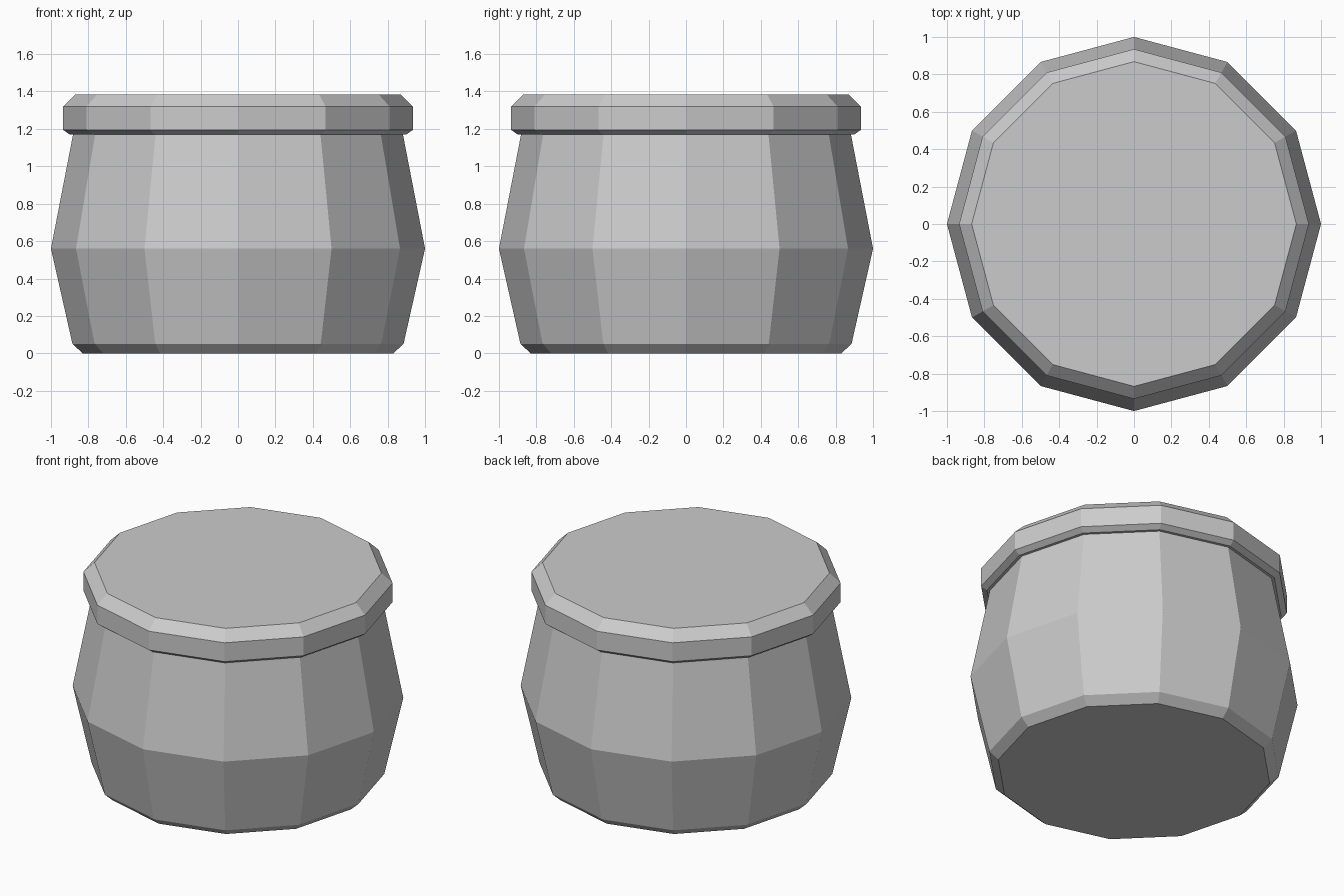
import bpy, bmesh, math

cube = bpy.data.objects.get("Cube")
if cube:
    bpy.data.objects.remove(cube, do_unlink=True)

SIDES = 12

grey = bpy.data.materials.new("plain grey")
grey.use_nodes = True
grey.diffuse_color = (0.6, 0.6, 0.6, 1)
grey.node_tree.nodes["Principled BSDF"].inputs["Base Color"].default_value = (0.6, 0.6, 0.6, 1)


def turned(name, profile):
    """Closed, flat-shaded turned solid from (radius, height) points, bottom to top."""
    bm = bmesh.new()
    rings = []
    for r, z in profile:
        angles = [2 * math.pi * i / SIDES for i in range(SIDES)]
        rings.append([bm.verts.new((r * math.cos(a), r * math.sin(a), z)) for a in angles])
    for low, high in zip(rings, rings[1:]):
        for i in range(SIDES):
            j = (i + 1) % SIDES
            bm.faces.new((low[i], low[j], high[j], high[i]))
    bm.faces.new(rings[0][::-1])
    bm.faces.new(rings[-1])
    mesh = bpy.data.meshes.new(name)
    bm.to_mesh(mesh)
    bm.free()
    mesh.materials.append(grey)
    obj = bpy.data.objects.new(name, mesh)
    bpy.context.collection.objects.link(obj)
    return obj


# Bulging pot with a chamfered foot
turned("pot_body", [(0.83, 0), (0.885, 0.05), (1, 0.56), (0.88, 1.18)])

# Overhanging lid with bevelled rims
turned("lid", [(0.9, 1.17), (0.935, 1.195), (0.935, 1.32), (0.868, 1.385)])
